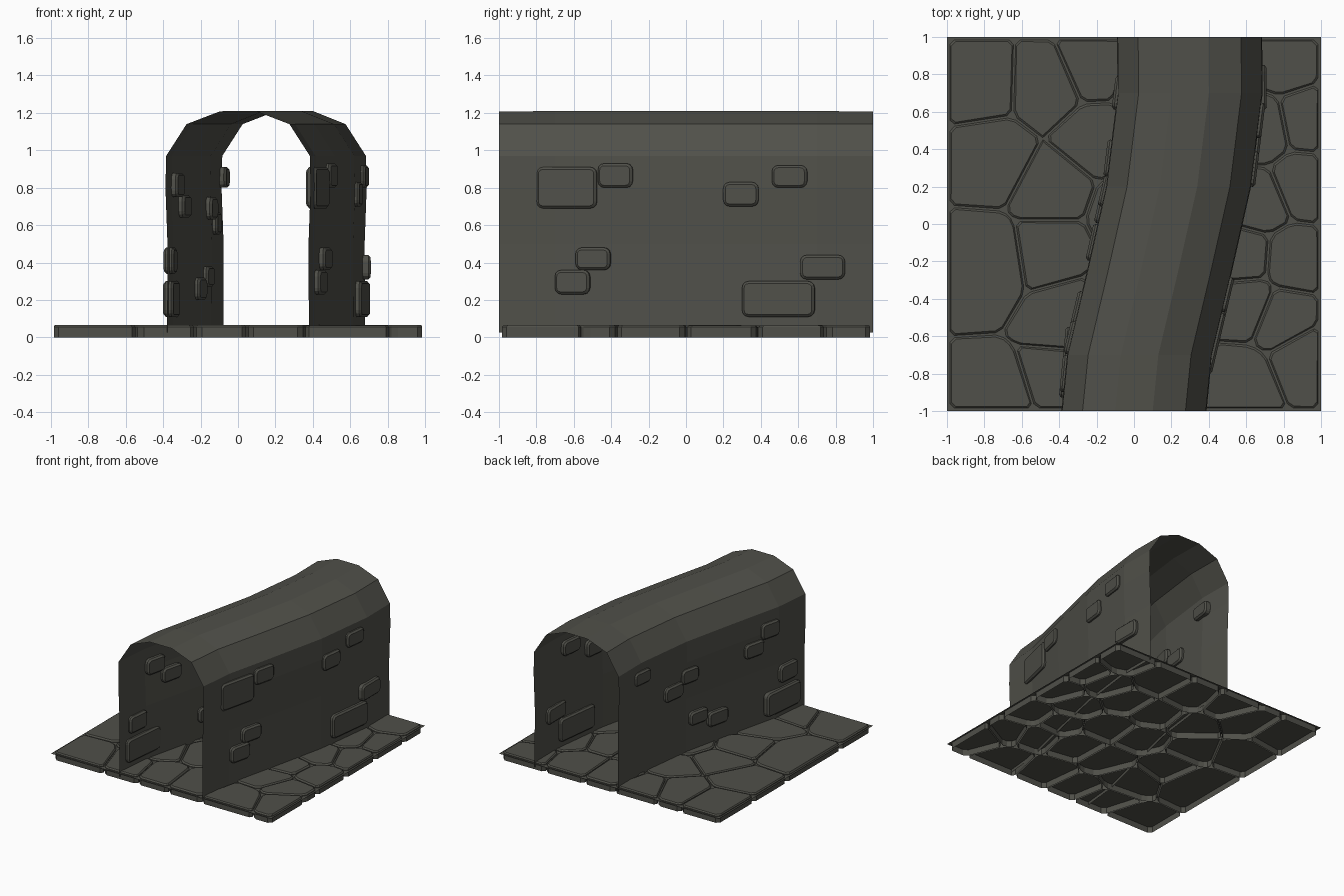
import bpy, bmesh, math, random
from mathutils import Vector

if "Cube" in bpy.data.objects:
    bpy.data.objects.remove(bpy.data.objects["Cube"])

random.seed(4)
stone = bpy.data.materials.new("dark_grey_stone")
stone.diffuse_color = (0.08, 0.08, 0.067, 1)
stone.use_nodes = True
stone.node_tree.nodes["Principled BSDF"].inputs["Base Color"].default_value = stone.diffuse_color


def finish(bm, name):
    me = bpy.data.meshes.new(name)
    bm.to_mesh(me)
    bm.free()
    me.materials.append(stone)
    ob = bpy.data.objects.new(name, me)
    bpy.context.collection.objects.link(ob)
    return ob


def loft(bm, rings, closed):
    """Skin a list of equal-length vertex rings with quads."""
    vs = [[bm.verts.new(p) for p in r] for r in rings]
    n = len(vs[0])
    for a, b in zip(vs, vs[1:]):
        for i in range(n if closed else n - 1):
            j = (i + 1) % n
            bm.faces.new((a[i], a[j], b[j], b[i]))
    return vs


# curved tunnel centre line: (y, x)
PATH = [(-1, 0.0), (-0.7, 0.03), (-0.27, 0.132), (0.2, 0.238), (0.7, 0.3), (1, 0.297)]


def centre(y):
    for (y0, x0), (y1, x1) in zip(PATH, PATH[1:]):
        if y <= y1:
            t = (y - y0) / (y1 - y0)
            return x0 + (x1 - x0) * t, math.atan2(x1 - x0, y1 - y0)


# tunnel shell: open single-sheet arch swept along the centre line
half = [(0.379, 0.025), (0.377, 0.5), (0.388, 0.8), (0.384, 0.97), (0.275, 1.14), (0.1, 1.207)]
profile = [(-x, z) for x, z in half] + [(x, z) for x, z in reversed(half)]
bm = bmesh.new()
rings = []
for y, cx in PATH:
    lift = 0.0 if abs(y) > 0.9 else 0.003
    rings.append([(cx + x, y, z + (lift if z > 1.2 else 0)) for x, z in profile])
loft(bm, rings, False)
bmesh.ops.recalc_face_normals(bm, faces=bm.faces)
if sum(f.normal.z for f in bm.faces) < 0:
    bmesh.ops.reverse_faces(bm, faces=bm.faces)
finish(bm, "tunnel_shell")


# raised wall bricks that poke through both sides of the shell
def rounded_rect(w, h, r, inset):
    pts = []
    for k, (sx, sy) in enumerate([(1, 1), (-1, 1), (-1, -1), (1, -1)]):
        for s in range(4):
            a = math.radians(90 * k + 30 * s)
            pts.append((sx * (w - r) + math.cos(a) * (r - inset),
                        sy * (h - r) + math.sin(a) * (r - inset)))
    return pts


def brick(bm, side, y0, y1, z0, z1):
    w, h, t = (y1 - y0) / 2, (z1 - z0) / 2, 0.028
    cy, cz = (y0 + y1) / 2, (z0 + z1) / 2
    cx, ang = centre(cy)
    org = Vector((cx + side * 0.381, cy, cz))
    along = Vector((math.sin(ang), math.cos(ang), 0))
    out = Vector((math.cos(ang), -math.sin(ang), 0))
    up = Vector((0, 0, 1))
    rings = []
    for d, ins in [(-t, 0.013), (0.012 - t, 0), (t - 0.012, 0), (t, 0.013)]:
        rings.append([org + along * a + up * b + out * d
                      for a, b in rounded_rect(w, h, 0.035, ins)])
    vs = loft(bm, rings, True)
    bm.faces.new(vs[0])
    bm.faces.new(vs[-1])


RIGHT = [(-0.80, -0.47, 0.69, 0.91), (-0.47, -0.28, 0.80, 0.93), (0.20, 0.39, 0.70, 0.83),
         (0.46, 0.65, 0.80, 0.92), (-0.59, -0.40, 0.36, 0.48), (-0.70, -0.51, 0.23, 0.36),
         (0.30, 0.69, 0.11, 0.30), (0.61, 0.85, 0.31, 0.44)]
LEFT = [(0.61, 0.79, 0.80, 0.91), (0.25, 0.45, 0.55, 0.67), (0.09, 0.26, 0.63, 0.75),
        (0.0, 0.18, 0.27, 0.38), (-0.20, 0.0, 0.20, 0.32), (-0.70, -0.52, 0.75, 0.88),
        (-0.55, -0.36, 0.64, 0.76), (-0.90, -0.70, 0.34, 0.48), (-0.93, -0.55, 0.11, 0.30)]
for name, side, bricks in (("right_wall_bricks", 1, RIGHT), ("left_wall_bricks", -1, LEFT)):
    bm = bmesh.new()
    for b in bricks:
        brick(bm, side, *b)
    bmesh.ops.recalc_face_normals(bm, faces=bm.faces)
    finish(bm, name)

# thin ground sheet seen in the joints between the paving stones
bm = bmesh.new()
bm.faces.new([bm.verts.new((x, y, 0.05)) for x, y in [(-1, -1), (1, -1), (1, 1), (-1, 1)]])
finish(bm, "ground_sheet")

# paving stones: cells around seed points, with cut corners and bevelled tops
SEEDS = [(-0.82, 0.75), (-0.47, 0.74), (-0.22, 0.85), (-0.76, 0.36), (-0.2, 0.45),
         (-0.42, 0.18), (-0.42, -0.14), (-0.8, -0.2), (-0.33, -0.48), (-0.75, -0.98),
         (-0.36, -0.86), (0.82, 0.88), (0.68, 0.5), (0.93, 0.55), (0.9, 0.22),
         (0.66, 0.12), (0.85, -0.2), (0.58, -0.18), (0.6, -0.42), (0.57, -0.86),
         (0.92, -0.72), (0.8, -0.5), (-0.14, -0.82), (0.2, -0.78), (0.08, 0.78),
         (0.42, 0.8), (0.12, 0.4), (0.42, 0.4), (-0.05, 0.05), (0.27, 0.02),
         (-0.05, -0.36), (0.27, -0.35)]


def clip(poly, n, d):
    """Keep the part of a polygon where p.n <= d."""
    out = []
    for a, b in zip(poly, poly[1:] + poly[:1]):
        da, db = a.dot(n) - d, b.dot(n) - d
        if da <= 0:
            out.append(a)
        if da * db < 0:
            out.append(a + (b - a) * (da / (da - db)))
    return out


def cut_corners(poly):
    out = []
    for i, p in enumerate(poly):
        for q in (poly[i - 1], poly[(i + 1) % len(poly)]):
            e = q - p
            out.append(p + e * min(0.3, 0.025 / max(e.length, 1e-6)))
    return out


bm = bmesh.new()
seeds = [Vector(s) for s in SEEDS]
for s in seeds:
    cell = [Vector(p) * 0.985 for p in [(-1, -1), (1, -1), (1, 1), (-1, 1)]]
    for o in seeds:
        if o is not s:
            n = (o - s).normalized()
            cell = clip(cell, n, n.dot((s + o) / 2) - 0.006)
    if len(cell) < 3:
        continue
    pts = cut_corners(cell)
    mid = sum(pts, Vector((0, 0))) / len(pts)
    top = 0.066 + random.uniform(-0.002, 0.001)
    rings = [[(p.x, p.y, 0.0) for p in pts], [(p.x, p.y, 0.056) for p in pts]]
    inner = [p + (mid - p).normalized() * 0.011 for p in pts]
    rings.append([(p.x, p.y, top) for p in inner])
    vs = loft(bm, rings, True)
    bm.faces.new(vs[-1])
finish(bm, "paving_stones")
